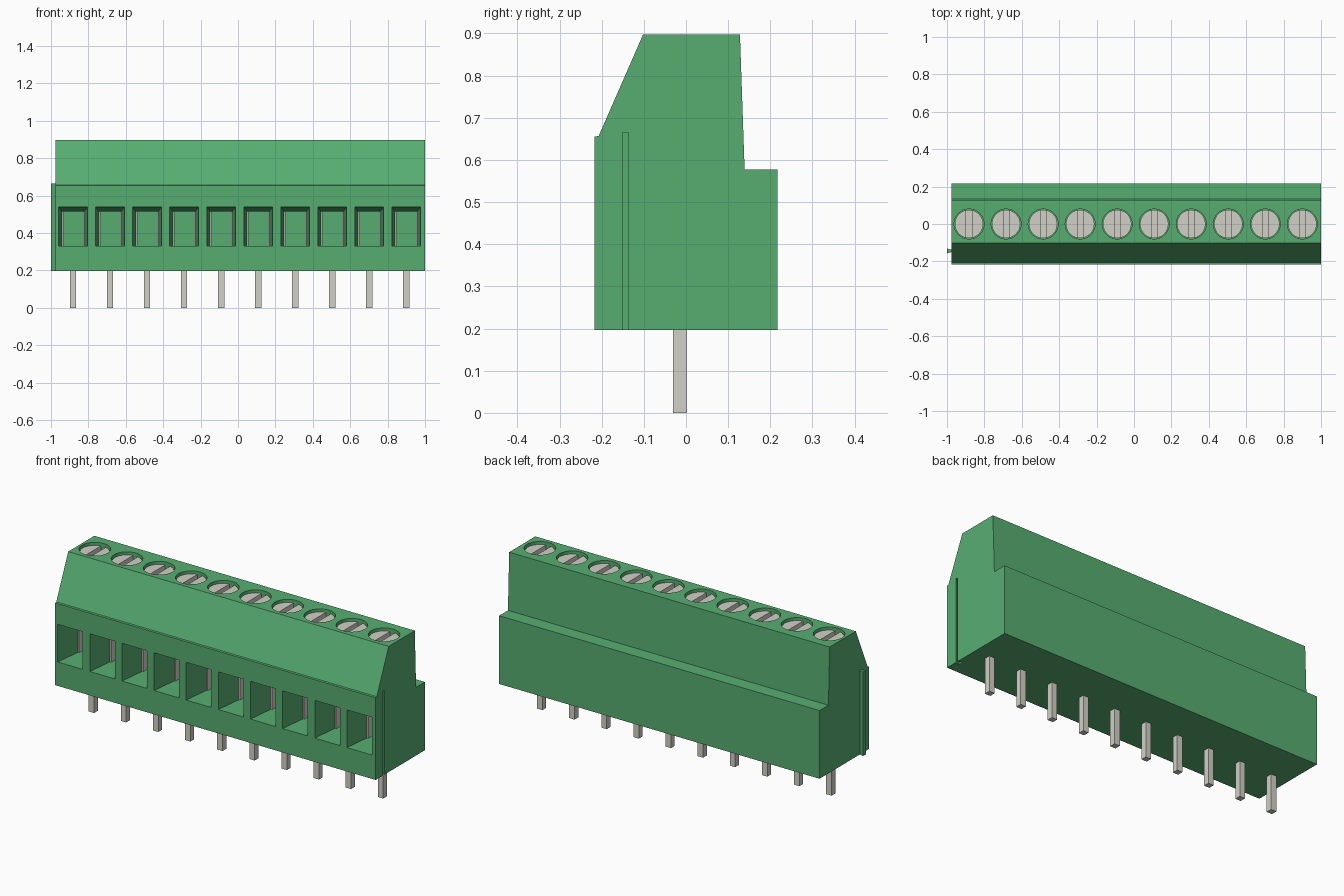
import bpy, bmesh, math

if "Cube" in bpy.data.objects:
    bpy.data.objects.remove(bpy.data.objects["Cube"], do_unlink=True)


def material(name, rgb):
    m = bpy.data.materials.new(name)
    m.use_nodes = True
    m.diffuse_color = (*rgb, 1)
    m.node_tree.nodes["Principled BSDF"].inputs["Base Color"].default_value = (*rgb, 1)
    return m


GREEN = material("green plastic", (0.095, 0.42, 0.167))
METAL = material("grey metal", (0.645, 0.637, 0.571))

PITCH = 0.198
CENTRES = [-0.882 + i * PITCH for i in range(10)]
BASE, TOP, FRONT = 0.197, 0.897, -0.217


def loft(bm, rings):
    """Closed solid through rings that have equal point counts."""
    vs = [[bm.verts.new(p) for p in r] for r in rings]
    n = len(vs[0])
    for a, b in zip(vs, vs[1:]):
        for i in range(n):
            j = (i + 1) % n
            bm.faces.new((a[i], a[j], b[j], b[i]))
    bm.faces.new(vs[0][::-1])
    bm.faces.new(vs[-1])


def prism_z(bm, outline, z0, z1):
    loft(bm, [[(x, y, z) for x, y in outline] for z in (z0, z1)])


def box(bm, x0, x1, y0, y1, z0, z1):
    prism_z(bm, [(x0, y0), (x1, y0), (x1, y1), (x0, y1)], z0, z1)


def arc(cx, r, a0, a1, n):
    return [(cx + r * math.cos(a0 + (a1 - a0) * i / n),
             r * math.sin(a0 + (a1 - a0) * i / n)) for i in range(n + 1)]


def make(name, bm, mat):
    bmesh.ops.recalc_face_normals(bm, faces=bm.faces[:])
    me = bpy.data.meshes.new(name)
    bm.to_mesh(me)
    bm.free()
    me.materials.append(mat)
    ob = bpy.data.objects.new(name, me)
    bpy.context.collection.objects.link(ob)
    return ob


def activate(ob):
    bpy.ops.object.select_all(action='DESELECT')
    ob.select_set(True)
    bpy.context.view_layer.objects.active = ob


def cut(ob, cutter):
    cutter.hide_render = True
    activate(ob)
    mod = ob.modifiers.new("cut", 'BOOLEAN')
    mod.operation = 'DIFFERENCE'
    mod.solver = 'EXACT'
    mod.object = cutter
    bpy.ops.object.modifier_apply(modifier=mod.name)
    bpy.data.objects.remove(cutter, do_unlink=True)


# Housing: side profile swept along x
profile = [(FRONT, BASE), (0.217, BASE), (0.217, 0.577), (0.139, 0.577),
           (0.128, TOP), (-0.102, TOP), (-0.207, 0.657), (FRONT, 0.655)]
bm = bmesh.new()
loft(bm, [[(x, y, z) for y, z in profile] for x in (-0.975, 1.0)])
housing = make("housing", bm, GREEN)

# Tapered wire entries with a straight pocket behind each
bm = bmesh.new()
for c in CENTRES:
    loft(bm, [[(c - w, y, 0.33), (c + w, y, 0.33), (c + w, y, t), (c - w, y, t)]
              for y, w, t in ((-0.232, 0.0787, 0.5425), (-0.065, 0.06, 0.515),
                              (0.075, 0.06, 0.515))])
cut(housing, make("wire_entry_cutter", bm, GREEN))

# Round screw wells in the top
bm = bmesh.new()
for c in CENTRES:
    prism_z(bm, arc(c, 0.08, 0, math.tau, 32)[:-1], 0.78, TOP + 0.05)
cut(housing, make("screw_well_cutter", bm, GREEN))

# Dovetail groove on the left end
bm = bmesh.new()
prism_z(bm, [(0.975, -0.158), (1.005, -0.149), (1.005, -0.139), (0.975, -0.130)],
        BASE - 0.05, 0.665)
cut(housing, make("groove_cutter", bm, GREEN))

# Matching dovetail rib on the right end
bm = bmesh.new()
prism_z(bm, [(-1.0, -0.157), (-0.974, -0.150), (-0.974, -0.138), (-1.0, -0.131)],
        BASE, 0.665)
make("dovetail_rib", bm, GREEN)

# Contacts: clamp side plates, pins and slotted screws
for i, c in enumerate(CENTRES, 1):
    bm = bmesh.new()
    for s in (-1, 1):
        a, b = sorted((c + s * 0.052, c + s * 0.0605))
        box(bm, a, b, -0.064, 0.0755, 0.3295, 0.5155)
    make(f"clamp_plates_{i}", bm, METAL)

    bm = bmesh.new()
    box(bm, c - 0.0165, c + 0.0165, -0.031, 0.002, 0, BASE + 0.05)
    make(f"pin_{i}", bm, METAL)

    bm = bmesh.new()
    r, half = 0.076, 0.015
    edge = math.acos(half / r)
    prism_z(bm, arc(c, r, 0, math.tau, 32)[:-1], 0.775, 0.855)
    for turn in (0, math.pi):
        prism_z(bm, arc(c, r, turn - edge, turn + edge, 14), 0.855, 0.882)
    screw = make(f"screw_{i}", bm, METAL)
    activate(screw)
    bpy.ops.object.shade_smooth_by_angle(angle=math.radians(30))

activate(housing)
bpy.ops.object.shade_smooth_by_angle(angle=math.radians(15))
